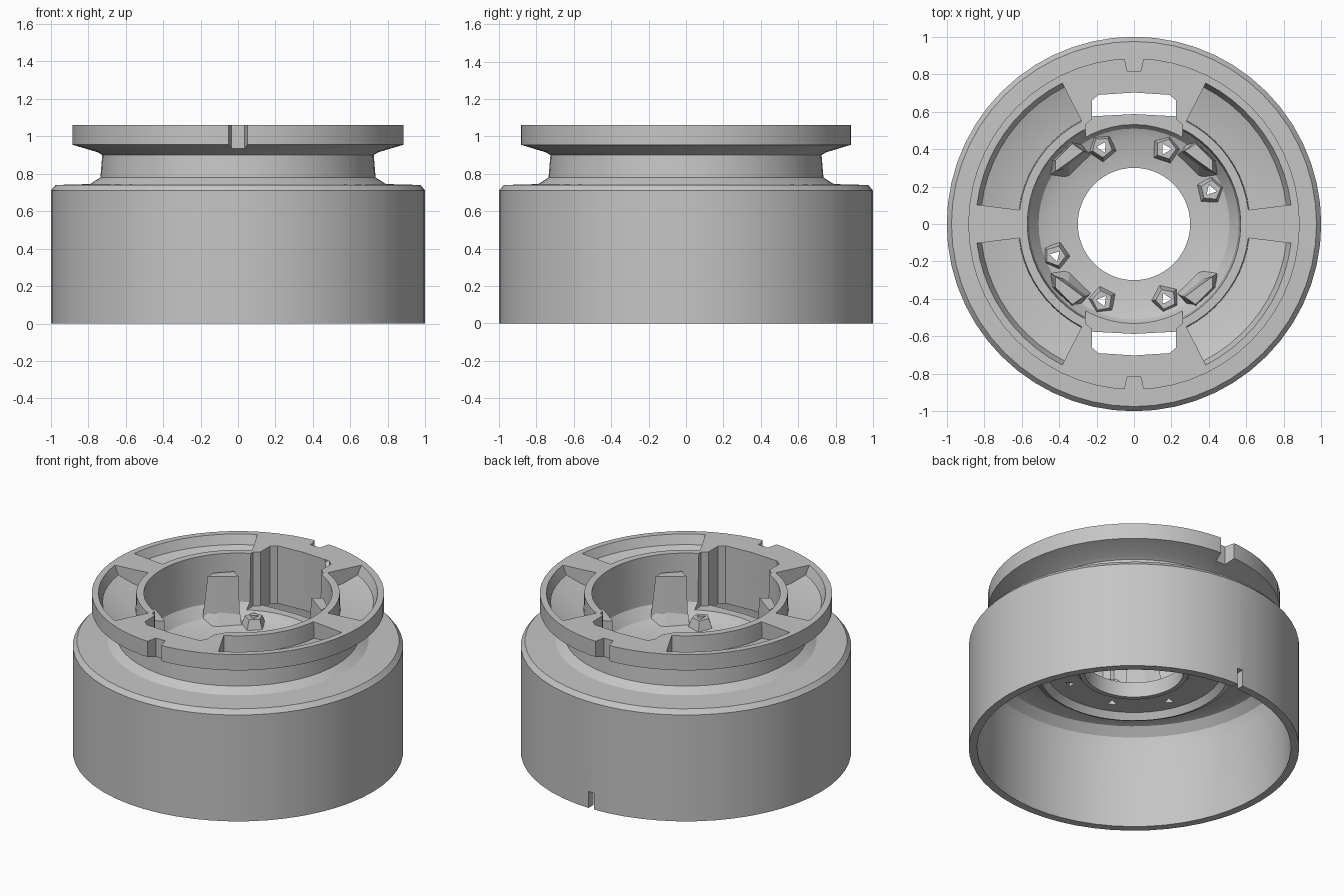
import bpy, bmesh, math

if "Cube" in bpy.data.objects:
    bpy.data.objects.remove(bpy.data.objects["Cube"])

grey = bpy.data.materials.new("mid grey")
grey.diffuse_color = (0.56, 0.56, 0.56, 1)
grey.use_nodes = True
grey.node_tree.nodes["Principled BSDF"].inputs["Base Color"].default_value = grey.diffuse_color


def finish(name, bm):
    bmesh.ops.recalc_face_normals(bm, faces=bm.faces)
    me = bpy.data.meshes.new(name)
    bm.to_mesh(me)
    bm.free()
    me.materials.append(grey)
    ob = bpy.data.objects.new(name, me)
    bpy.context.collection.objects.link(ob)
    return ob


def sweep(name, profile, a0=0, a1=360, steps=56):
    """Turn a closed (radius, z) profile around z, fully or over an arc."""
    bm = bmesh.new()
    full = a1 - a0 == 360
    rings = []
    for i in range(steps if full else steps + 1):
        a = math.radians(a0 + (a1 - a0) * i / steps)
        rings.append([bm.verts.new((r * math.cos(a), r * math.sin(a), z)) for r, z in profile])
    n = len(profile)
    for i in range(steps):
        p, q = rings[i], rings[(i + 1) % len(rings)]
        for j in range(n):
            k = (j + 1) % n
            bm.faces.new((p[j], p[k], q[k], q[j]))
    if not full:
        bm.faces.new(rings[0])
        bm.faces.new(rings[-1])
    return finish(name, bm)


def prism(name, lower, upper, z0, z1):
    """Join a lower and an upper outline."""
    bm = bmesh.new()
    lo = [bm.verts.new((x, y, z0)) for x, y in lower]
    hi = [bm.verts.new((x, y, z1)) for x, y in upper]
    bm.faces.new(lo)
    bm.faces.new(hi)
    for i in range(len(lo)):
        j = (i + 1) % len(lo)
        bm.faces.new((lo[i], lo[j], hi[j], hi[i]))
    return finish(name, bm)


def ngon(x, y, r, n, turn=0.0):
    return [(x + r * math.cos(turn + math.tau * i / n), y + r * math.sin(turn + math.tau * i / n))
            for i in range(n)]


def cut(target, cutter):
    m = target.modifiers.new("cut", 'BOOLEAN')
    m.operation, m.solver, m.object = 'DIFFERENCE', 'EXACT', cutter
    bpy.context.view_layer.objects.active = target
    bpy.ops.object.modifier_apply(modifier=m.name)
    bpy.data.objects.remove(cutter)


# Turned body: skirt, shoulder, neck, flared rim, bore, dished floor
body = sweep("wheel_body", [
    (1, 0), (1, 0.71), (0.975, 0.74), (0.79, 0.745), (0.735, 0.78), (0.725, 0.90),
    (0.75, 0.915), (0.885, 0.955), (0.885, 1.06), (0.57, 1.06), (0.56, 0.74),
    (0.51, 0.67), (0.45, 0.645), (0.30, 0.63), (0.30, 0.53), (0.33, 0.53), (0.35, 0.56),
    (0.54, 0.56), (0.57, 0.52), (0.61, 0.54), (0.615, 0.67), (0.80, 0.68), (0.88, 0.66),
    (0.93, 0.61), (0.95, 0.53), (0.95, 0)])

# Hollow between the bore wall and the neck, open below
for start in (-64, 116):
    cut(body, sweep("hollow_cutter", [(0.615, 0.6), (0.69, 0.6), (0.69, 0.88), (0.61, 0.88)],
                    start, start + 128, 24))

# Four curved pockets in the top face
for start in (7, 117, 187, 297):
    cut(body, sweep("pocket_cutter", [
        (0.85, 1.2), (0.845, 1.06), (0.82, 1.0), (0.72, 0.965), (0.62, 0.95), (0.61, 1.2)],
        start, start + 56, 10))

for s in (-1, 1):
    # Recess in the bore wall, with a through window behind the floor
    def mirrored(pts):
        return [(x, s * y) for x, y in pts]
    recess = mirrored([(-0.26, 0.40), (-0.26, 0.53), (-0.225, 0.56), (-0.225, 0.66), (-0.19, 0.69),
                       (0, 0.702), (0.19, 0.69), (0.225, 0.66), (0.225, 0.56), (0.26, 0.53), (0.26, 0.40)])
    cut(body, prism("recess_cutter", recess, recess, 0.70, 1.2))
    window = mirrored([(-0.225, 0.575), (-0.225, 0.66), (-0.19, 0.69), (0, 0.702),
                       (0.19, 0.69), (0.225, 0.66), (0.225, 0.575), (0, 0.587)])
    cut(body, prism("window_cutter", window, window, 0.4, 0.9))
    # Tapered rim notch
    notch = mirrored([(-0.035, 0.815), (0.035, 0.815), (0.06, 0.92), (-0.06, 0.92)])
    cut(body, prism("notch_cutter", notch, notch, 0.86, 1.2))

# Small slot in the skirt edge
slot = [(-0.02, 0.9), (0.02, 0.9), (0.02, 1.1), (-0.02, 1.1)]
cut(body, prism("slot_cutter", slot, slot, -0.1, 0.11))

# Clip sockets: short open tubes in the floor
sockets = [(0.17, 0.40), (-0.17, 0.41), (0.17, -0.40), (-0.17, -0.41), (0.41, 0.18), (-0.42, -0.17)]
for i, (x, y) in enumerate(sockets):
    hole = ngon(x, y, 0.033, 3, i)
    cut(body, prism("hole_cutter", hole, hole, 0.4, 0.8))
    tube = prism(f"clip_socket_{i + 1}", ngon(x, y, 0.085, 5, i), ngon(x, y, 0.055, 5, i), 0.62, 0.70)
    cut(tube, prism("hole_cutter", hole, hole, 0.4, 0.8))

# Broad tapered posts with sloping feet standing on the floor
for sx in (-1, 1):
    for sy in (-1, 1):
        def flip(pts):
            return [(sx * x, sy * y) for x, y in pts]
        prism("post", flip([(0.25, 0.38), (0.35, 0.30), (0.45, 0.26), (0.44, 0.34), (0.33, 0.44)]),
              flip([(0.27, 0.39), (0.35, 0.33), (0.42, 0.28), (0.42, 0.34), (0.33, 0.43)]), 0.62, 0.95)
        prism("post_foot", flip([(0.22, 0.36), (0.34, 0.24), (0.46, 0.24), (0.44, 0.36), (0.30, 0.46)]),
              flip([(0.26, 0.39), (0.35, 0.31), (0.43, 0.28), (0.43, 0.34), (0.33, 0.43)]), 0.61, 0.72)

# Smooth turned surfaces, crisp edges
bpy.ops.object.select_all(action='DESELECT')
body.select_set(True)
bpy.context.view_layer.objects.active = body
bpy.ops.object.shade_smooth_by_angle(angle=math.radians(25))
